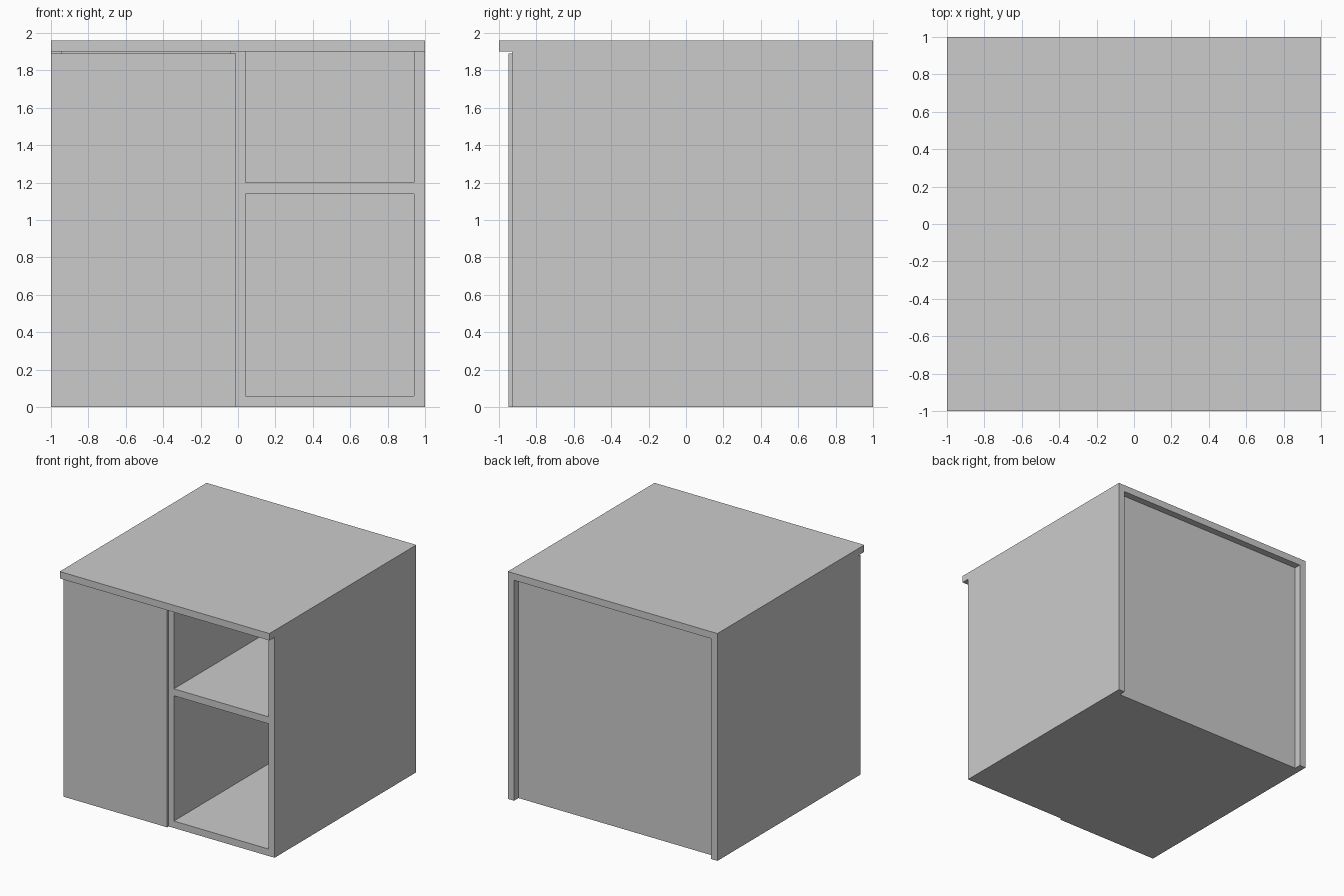
import bpy
import math

if "Cube" in bpy.data.objects:
    bpy.data.objects.remove(bpy.data.objects["Cube"])


def box(name, x, y, z):
    """Box from (min, max) ranges on each axis."""
    bpy.ops.mesh.primitive_cube_add(size=1)
    ob = bpy.context.object
    ob.name = name
    ob.location = [(a + b) / 2 for a, b in (x, y, z)]
    ob.scale = [b - a for a, b in (x, y, z)]
    bpy.ops.object.transform_apply(location=False, rotation=False, scale=True)
    return ob


T = 0.06             # board thickness
FRONT = -0.93        # front edge of the carcass
BACK = 0.94          # outer face of the recessed back panel
UNDER = 1.90         # underside of the top
HALF = 0.04          # half thickness of the divider

# Overhanging top
box("top", (-1, 1), (-1, 1), (UNDER, UNDER + T))

# Side panels
for side, x0 in (("left", -1), ("right", 1 - T)):
    box(side + "_side", (x0, x0 + T), (FRONT, 1), (0, UNDER))

# Back, floor, divider and open shelf
box("back_panel", (-1 + T, 1 - T), (BACK - T, BACK), (0, UNDER))
box("floor_panel", (-1 + T, 1 - T), (FRONT, BACK - T), (0, T))
box("divider", (-HALF, HALF), (FRONT, BACK - T), (T, UNDER))
box("open_shelf", (HALF, 1 - T), (FRONT, BACK - T), (1.14, 1.20))

# Door over the left compartment
box("door", (-1, -0.01), (-0.95, FRONT), (0, 1.89))

# Concealed hinges behind the door
for i, z in enumerate((0.36, 1.53)):
    bpy.ops.mesh.primitive_cylinder_add(
        vertices=24, radius=0.02, depth=0.02,
        location=(-0.91, -0.93, z), rotation=(math.pi / 2, 0, 0))
    bpy.context.object.name = f"hinge_cup_{i + 1}"
    bpy.ops.object.shade_smooth_by_angle()
    box(f"hinge_arm_{i + 1}", (-0.94, -0.92), (-0.92, -0.82), (z - 0.012, z + 0.012))
